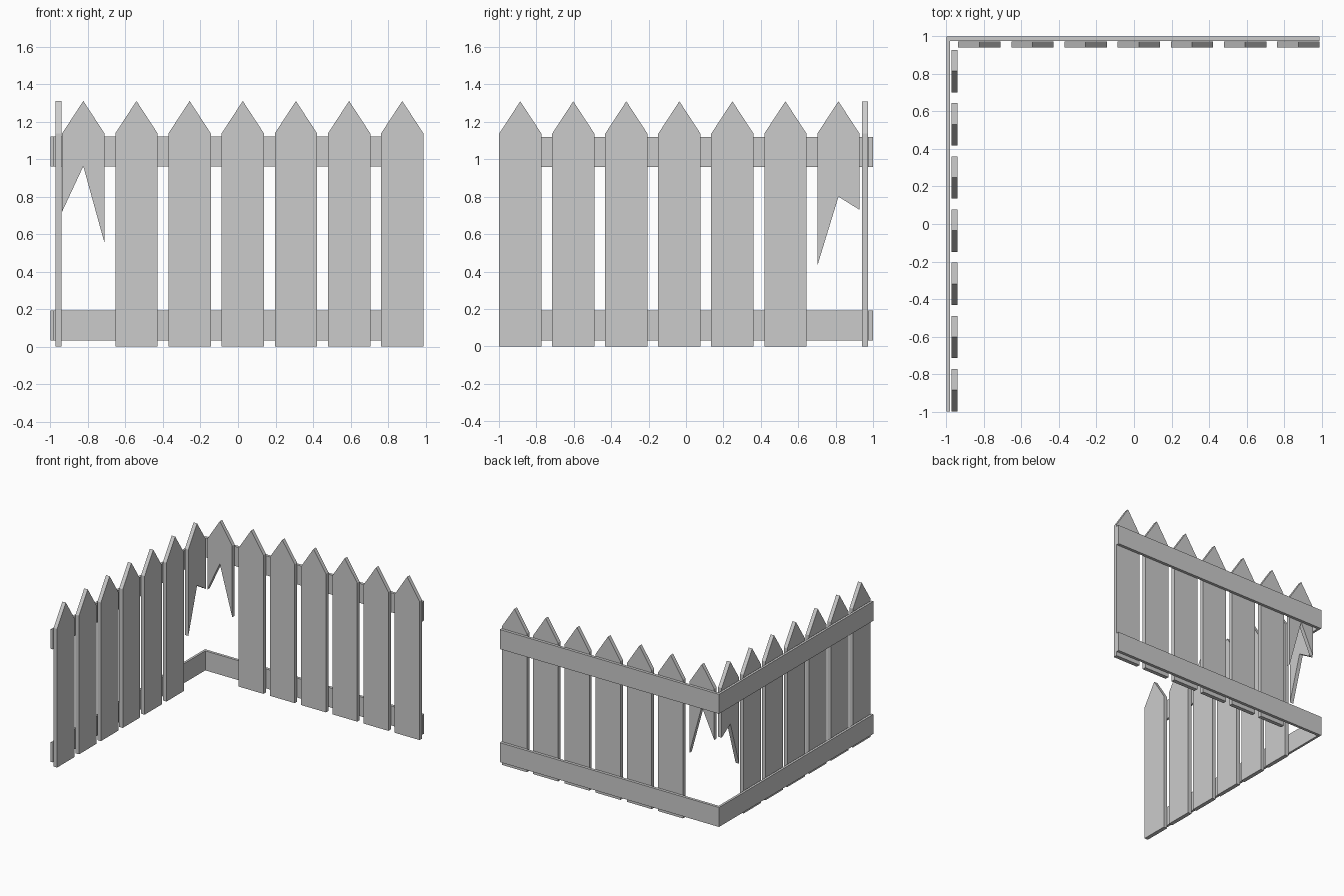
import bpy

if "Cube" in bpy.data.objects:
    bpy.data.objects.remove(bpy.data.objects["Cube"])

W = 0.113            # half picket width
PITCH = 0.2835       # picket spacing


def prism(name, outline, place, d0, d1):
    """Extrude a (u, z) outline between depths d0 and d1; place maps (u, d, z) to xyz."""
    n = len(outline)
    verts = [place(u, d, z) for d in (d0, d1) for u, z in outline]
    faces = [list(range(n)), list(range(2 * n - 1, n - 1, -1))]
    faces += [[i, i + n, (i + 1) % n + n, (i + 1) % n] for i in range(n)]
    mesh = bpy.data.meshes.new(name)
    mesh.from_pydata(verts, [], faces)
    # consistent outward normals
    import bmesh
    bm = bmesh.new()
    bm.from_mesh(mesh)
    bmesh.ops.recalc_face_normals(bm, faces=bm.faces)
    bm.to_mesh(mesh)
    bm.free()
    obj = bpy.data.objects.new(name, mesh)
    bpy.context.collection.objects.link(obj)
    return obj


def picket_outline(c, bottom):
    # bottom: heights at left, (middle), right
    top = [(c + W, 1.137), (c, 1.31), (c - W, 1.137)]
    us = (-W, W) if len(bottom) == 2 else (-W, 0, W)
    return [(c + u, z) for u, z in zip(us, bottom)] + top


def back(u, d, z):
    return (u, d, z)


def side(u, d, z):
    return (-d, u, z)


# name, placement, first picket centre, broken picket index and its edge,
# rail span, picket depths, rail depths
panels = [
    ("back", back, -0.825, 0, (0.72, 0.962, 0.553), (-0.98, 0.99), (0.942, 0.974), (0.977, 1.0)),
    ("side", side, -0.886, 6, (0.43, 0.80, 0.73), (-1.0, 1.0), (0.942, 0.974), (0.981, 1.0)),
]

for name, place, first, broken, edge, (u0, u1), pd, rd in panels:
    # pickets, with one snapped off near the corner
    for i in range(7):
        label = "broken_picket" if i == broken else "picket"
        bottom = edge if i == broken else (0, 0)
        prism(f"{name}_{label}_{i + 1}", picket_outline(first + i * PITCH, bottom), place, *pd)
    # lower and upper rails
    for label, z0, z1 in (("lower", 0.032, 0.192), ("upper", 0.96, 1.12)):
        prism(f"{name}_{label}_rail", [(u0, z0), (u1, z0), (u1, z1), (u0, z1)], place, *rd)
